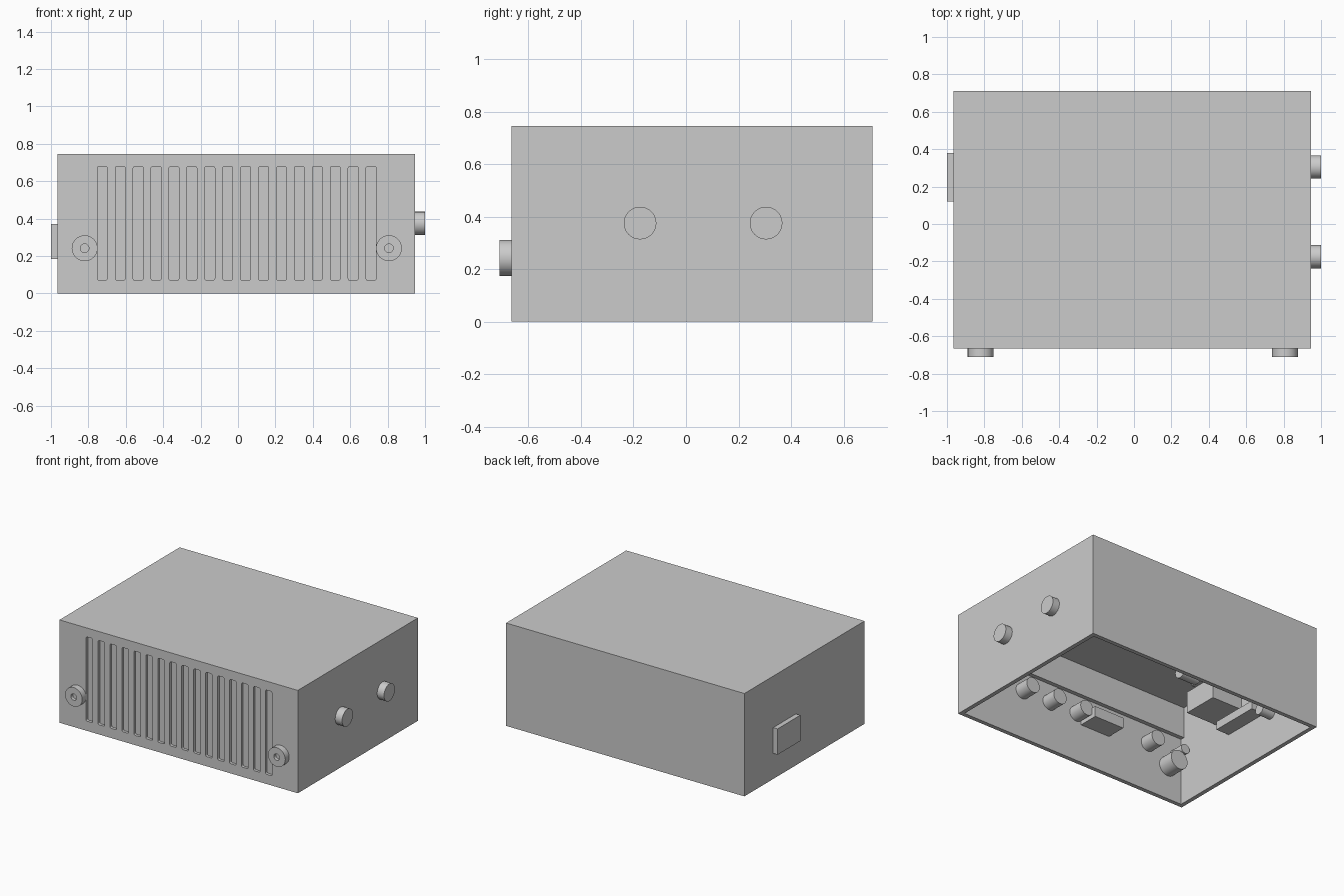
import bpy, bmesh, math
from mathutils import Matrix, Vector

default = bpy.data.objects.get("Cube")
if default:
    bpy.data.objects.remove(default, do_unlink=True)


def add_box(bm, x, y, z):
    """Add a box given its (min, max) range on each axis."""
    lo, hi = Vector((x[0], y[0], z[0])), Vector((x[1], y[1], z[1]))
    mat = Matrix.Translation((lo + hi) / 2) @ Matrix.Diagonal((*(hi - lo), 1))
    return bmesh.ops.create_cube(bm, size=1, matrix=mat)["verts"]


def finish(name, bm, smooth=False):
    bmesh.ops.recalc_face_normals(bm, faces=bm.faces)
    mesh = bpy.data.meshes.new(name)
    bm.to_mesh(mesh)
    bm.free()
    obj = bpy.data.objects.new(name, mesh)
    bpy.context.collection.objects.link(obj)
    bpy.ops.object.select_all(action="DESELECT")
    obj.select_set(True)
    bpy.context.view_layer.objects.active = obj
    if smooth:
        bpy.ops.object.shade_smooth_by_angle(angle=math.radians(35))
    return obj


def box(name, x, y, z):
    bm = bmesh.new()
    add_box(bm, x, y, z)
    return finish(name, bm)


def lathe(name, profile, base, axis):
    """Revolve (radius, height) points around an axis starting at base."""
    bm = bmesh.new()
    verts = [bm.verts.new((r, 0, h)) for r, h in profile]
    edges = [bm.edges.new(pair) for pair in zip(verts, verts[1:])]
    bmesh.ops.spin(bm, geom=verts + edges, cent=(0, 0, 0), axis=(0, 0, 1),
                   angle=math.tau, steps=48)
    bmesh.ops.remove_doubles(bm, verts=bm.verts, dist=0.0005)
    turn = Vector(axis).to_track_quat("Z", "Y").to_matrix().to_4x4()
    bm.transform(Matrix.Translation(base) @ turn)
    return finish(name, bm, smooth=True)


def rod(name, radius, length, base, axis):
    return lathe(name, [(0, 0), (radius, 0), (radius, length), (0, length)],
                 base, axis)


# Case dimensions
X0, X1, Y0, Y1, TOP, WALL = -0.965, 0.945, -0.665, 0.71, 0.745, 0.03
INNER_FRONT, INNER_RIGHT = Y0 + WALL, X0 + WALL

# Case: open underneath, with rounded grooves in the front wall
case = box("case", (X0, X1), (Y0, Y1), (0, TOP))
bm = bmesh.new()
for i in range(16):
    x = -0.752 + i * 0.0958
    verts = add_box(bm, (x, x + 0.053), (Y0 - 0.05, Y0 + 0.02), (0.07, 0.68))
    along_y = [e for e in {e for v in verts for e in v.link_edges}
               if abs(e.verts[0].co.y - e.verts[1].co.y) > 0.01]
    bmesh.ops.bevel(bm, geom=along_y, offset=0.01, segments=3,
                    profile=0.5, affect="EDGES")
add_box(bm, (INNER_RIGHT, X1 - WALL), (INNER_FRONT, Y1 - WALL),
        (-0.1, TOP - WALL))
cutter = finish("case_cutter", bm)
cutter.hide_render = True
cut = case.modifiers.new("hollow_and_grooves", "BOOLEAN")
cut.operation, cut.solver, cut.object = "DIFFERENCE", "EXACT", cutter
bpy.context.view_layer.objects.active = case
bpy.ops.object.modifier_apply(modifier=cut.name)
bpy.data.objects.remove(cutter, do_unlink=True)

# Front knobs with a central recess, and their inner bushings
for side, x in (("right", -0.82), ("left", 0.807)):
    lathe(f"front_knob_{side}",
          [(0, 0), (0.069, 0), (0.069, 0.045), (0.023, 0.045),
           (0.023, 0.02), (0, 0.02)], (x, Y0, 0.242), (0, -1, 0))
    rod(f"front_bushing_{side}", 0.069, 0.12, (x, INNER_FRONT, 0.242), (0, 1, 0))

# Side buttons
for side, y in (("front", -0.175), ("back", 0.305)):
    rod(f"side_button_{side}", 0.062, 0.055, (X1, y, 0.375), (1, 0, 0))

# Square plate on the opposite side
box("side_plate", (-1.0, X0), (0.12, 0.38), (0.185, 0.372))

# Inner parts behind the front wall
box("inner_panel", (INNER_RIGHT, X1 - WALL), (INNER_FRONT, INNER_FRONT + 0.03),
    (0.49, TOP - WALL))
box("inner_socket", (-0.32, -0.08), (INNER_FRONT, -0.49), (0.283, 0.36))
for i, x in enumerate((0.88, 0.65, 0.42, 0.19, -0.04, -0.65, -0.88)):
    rod(f"inner_peg_{i + 1}", 0.055 if abs(x) < 0.8 else 0.035, 0.11,
        (x, INNER_FRONT, 0.35), (0, 1, 0))

# Inner parts on the side wall
box("side_block", (INNER_RIGHT, -0.69), (-0.283, -0.02), (0.444, 0.6))
box("side_shelf", (INNER_RIGHT, -0.83), (-0.15, 0.21), (0.31, 0.37))
box("side_bracket", (INNER_RIGHT, -0.66), (-0.2, -0.1), (0.6, TOP - WALL))
rod("bracket_peg", 0.05, 0.14, (-0.66, -0.15, 0.64), (1, 0, 0))
rod("shelf_peg", 0.04, 0.1, (INNER_RIGHT, 0.28, 0.28), (1, 0, 0))
